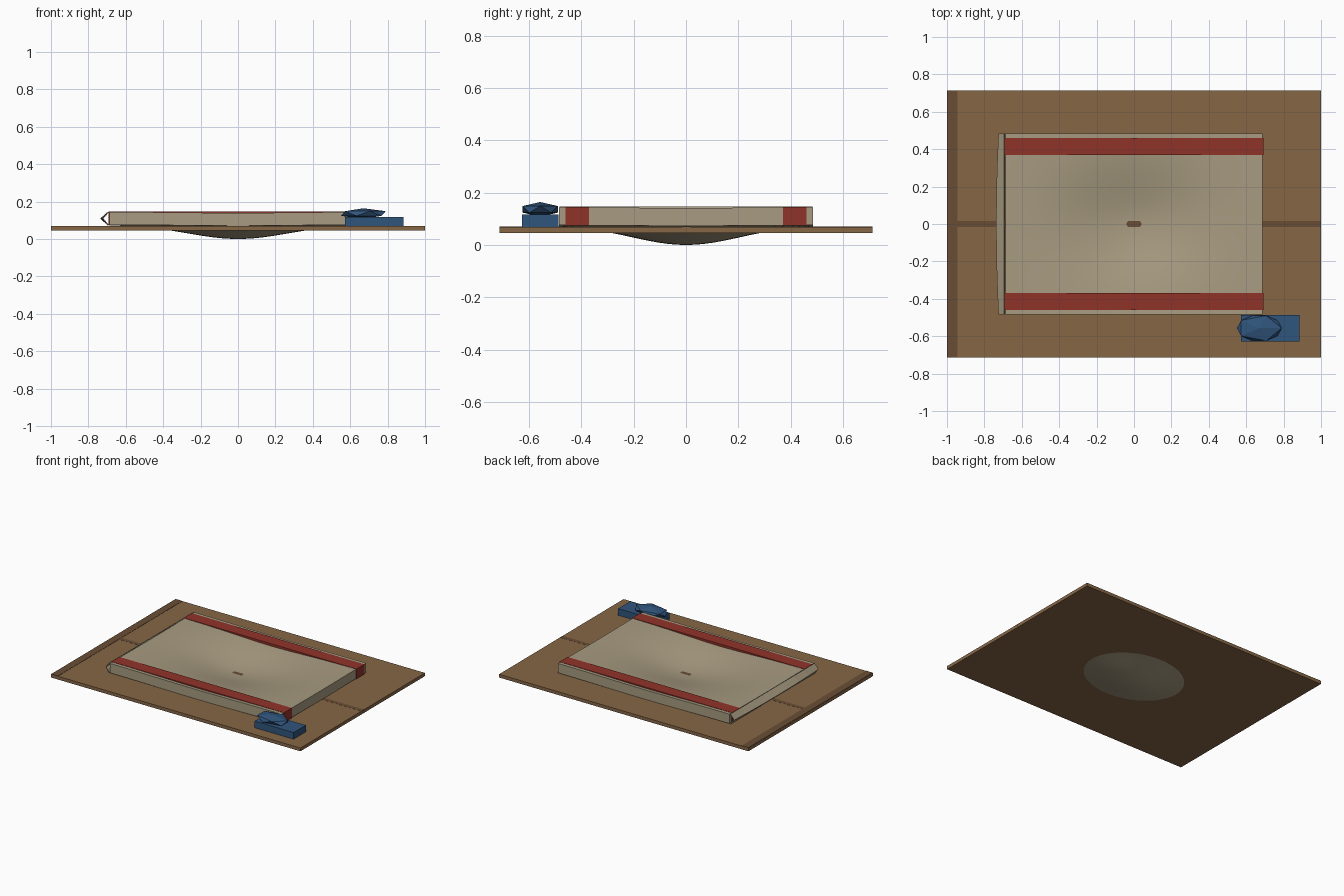
import bpy, bmesh, math

if "Cube" in bpy.data.objects:
    bpy.data.objects.remove(bpy.data.objects["Cube"])

def material(name, rgb):
    m = bpy.data.materials.new(name)
    m.diffuse_color = (*rgb, 1)
    m.use_nodes = True
    m.node_tree.nodes["Principled BSDF"].inputs["Base Color"].default_value = m.diffuse_color
    return m

BROWN = material("brown", (0.24, 0.135, 0.062))
DARK = material("dark_brown", (0.14, 0.076, 0.034))
LINEN = material("linen", (0.39, 0.33, 0.22))
RED = material("red", (0.28, 0.033, 0.022))
BLUE = material("blue", (0.03, 0.09, 0.2))

def add(name, bm, mat):
    bmesh.ops.recalc_face_normals(bm, faces=bm.faces)
    me = bpy.data.meshes.new(name)
    bm.to_mesh(me)
    bm.free()
    ob = bpy.data.objects.new(name, me)
    me.materials.append(mat)
    bpy.context.collection.objects.link(ob)
    return ob

def box(name, x, y, z, mat):
    bm = bmesh.new()
    bmesh.ops.create_cube(bm, size=1)
    for v in bm.verts:
        v.co = [(r[0] + r[1]) / 2 + c * (r[1] - r[0]) for c, r in zip(v.co, (x, y, z))]
    return add(name, bm, mat)

# Base board with end hem and centre seam
box("base_board", (-1, 1), (-0.713, 0.713), (0.045, 0.0688), BROWN)
box("end_hem", (-0.999, -0.945), (-0.712, 0.712), (0.047, 0.0705), DARK)
box("centre_seam", (-0.95, 1), (-0.015, 0.015), (0.047, 0.0695), DARK)

# Sagging mattress: grid thickened downwards, then sunk in the middle
bm = bmesh.new()
bmesh.ops.create_grid(bm, x_segments=40, y_segments=28, size=1)
for v in bm.verts:
    v.co = (v.co.x * 0.688, v.co.y * 0.485, 0.144)
ext = bmesh.ops.extrude_face_region(bm, geom=bm.faces[:], use_keep_orig=True)
for v in ext["geom"]:
    if isinstance(v, bmesh.types.BMVert):
        v.co.z = 0.0755
for v in bm.verts:
    r = (v.co.x / 0.36) ** 2 + (v.co.y / 0.28) ** 2
    v.co.z -= 0.0755 * math.exp(-0.906 * r)
mattress = add("mattress", bm, LINEN)
bpy.context.view_layer.objects.active = mattress
mattress.select_set(True)
bpy.ops.object.shade_smooth_by_angle(angle=math.radians(35))
mattress.select_set(False)

# Folded end flap: open V profile, slightly bowed outwards
bm = bmesh.new()
rows = []
for i in range(9):
    t = i / 4 - 1
    bow = 0.012 * (1 - t * t)
    rows.append([bm.verts.new((x, t * 0.483, z)) for x, z in
                 ((-0.693, 0.144), (-0.722 - bow, 0.109), (-0.693, 0.074))])
for a, b in zip(rows, rows[1:]):
    for j in range(2):
        bm.faces.new((a[j], a[j + 1], b[j + 1], b[j]))
flap = add("end_flap", bm, LINEN)
mod = flap.modifiers.new("thickness", 'SOLIDIFY')
mod.thickness = 0.006
mod.offset = 0

# Straight red straps
for side, s in (("front", -1), ("back", 1)):
    box(side + "_strap", (-0.692, 0.692), sorted((s * 0.37, s * 0.46)), (0.074, 0.1455), RED)

# Slipper: block sole with a faceted top
box("slipper_sole", (0.573, 0.885), (-0.627, -0.487), (0.0688, 0.117), BLUE)
bm = bmesh.new()
bmesh.ops.create_icosphere(bm, subdivisions=1, radius=1)
for v in bm.verts:
    v.co = (0.67 + v.co.x * 0.134, -0.557 + v.co.y * 0.079, 0.136 + v.co.z * 0.028)
add("slipper_top", bm, BLUE)
